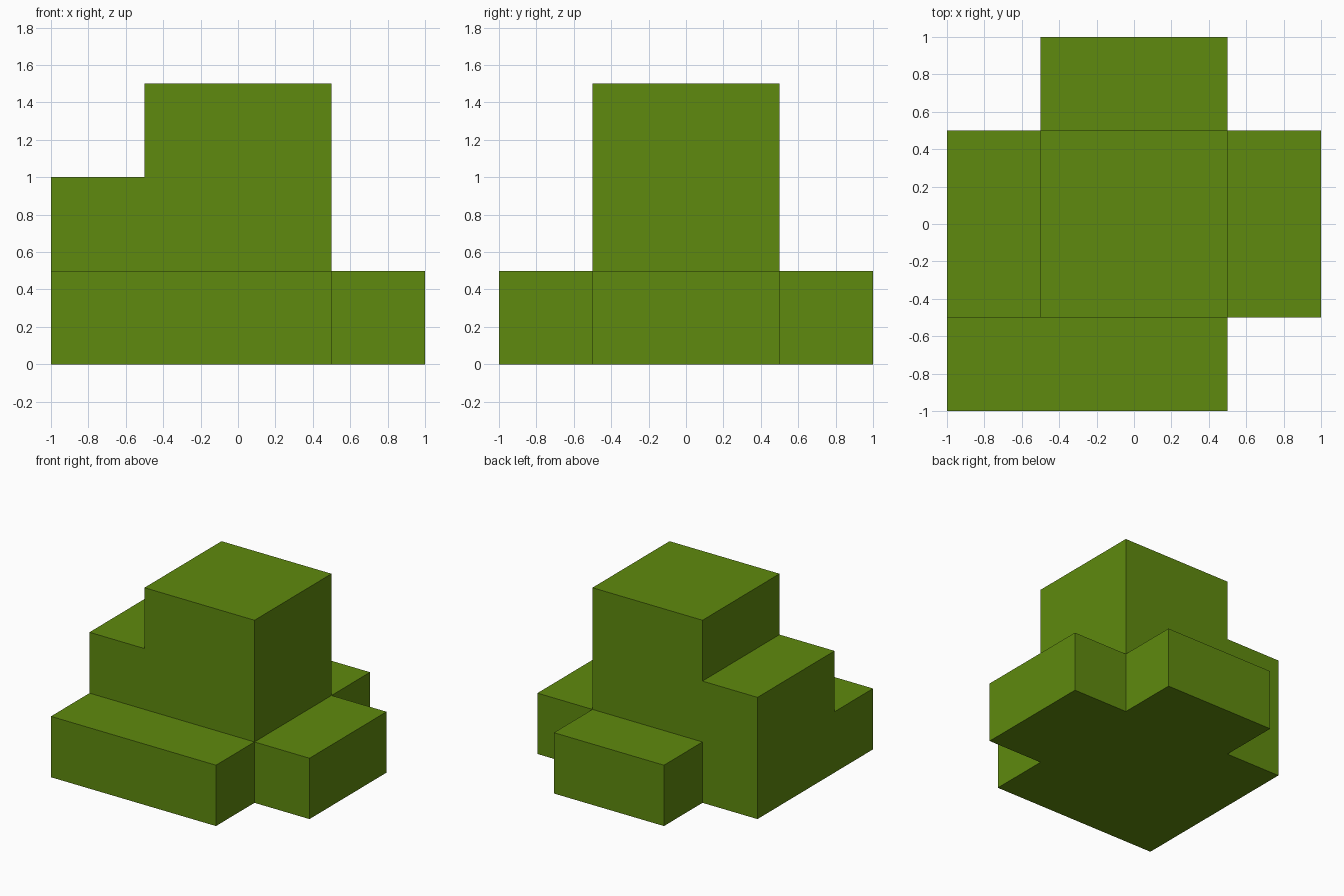
import bpy, bmesh
from mathutils import Vector

if "Cube" in bpy.data.objects:
    bpy.data.objects.remove(bpy.data.objects["Cube"])

# Stepped block built on a 0.5 unit lattice: (x0, x1, y0, y1, height) in cells
STEP = 0.5
BLOCKS = [
    (-1, 1, -1, 1, 3),    # tower
    (-2, -1, -1, 1, 2),   # left step
    (1, 2, -1, 1, 1),     # right step
    (-1, 1, 1, 2, 1),     # back step
    (-2, 1, -2, -1, 1),   # front step
]

cells = {(x, y, z)
         for x0, x1, y0, y1, h in BLOCKS
         for x in range(x0, x1) for y in range(y0, y1) for z in range(h)}

# Only the outer faces of the lattice, so the blocks form one closed shell
bm = bmesh.new()
for cell in cells:
    for axis in range(3):
        for side in (-1, 1):
            neighbour = list(cell)
            neighbour[axis] += side
            if tuple(neighbour) in cells:
                continue
            n, u, v = Vector(), Vector(), Vector()
            n[axis], u[(axis + 1) % 3], v[(axis + 2) % 3] = side, 0.5, 0.5 * side
            c = Vector(cell) + Vector((0.5, 0.5, 0.5)) + n * 0.5
            bm.faces.new([bm.verts.new(p * STEP)
                          for p in (c - u - v, c + u - v, c + u + v, c - u + v)])
bmesh.ops.remove_doubles(bm, verts=bm.verts, dist=1e-4)

# Merge the flat areas into clean large faces
bmesh.ops.dissolve_limit(bm, angle_limit=0.01, verts=bm.verts, edges=bm.edges)
bmesh.ops.recalc_face_normals(bm, faces=bm.faces)

mesh = bpy.data.meshes.new("stepped_block")
bm.to_mesh(mesh)
bm.free()

green = bpy.data.materials.new("olive green")
green.diffuse_color = (0.114, 0.254, 0.0044, 1)
green.use_nodes = True
green.node_tree.nodes["Principled BSDF"].inputs["Base Color"].default_value = green.diffuse_color
mesh.materials.append(green)
bpy.context.collection.objects.link(bpy.data.objects.new("stepped_block", mesh))
